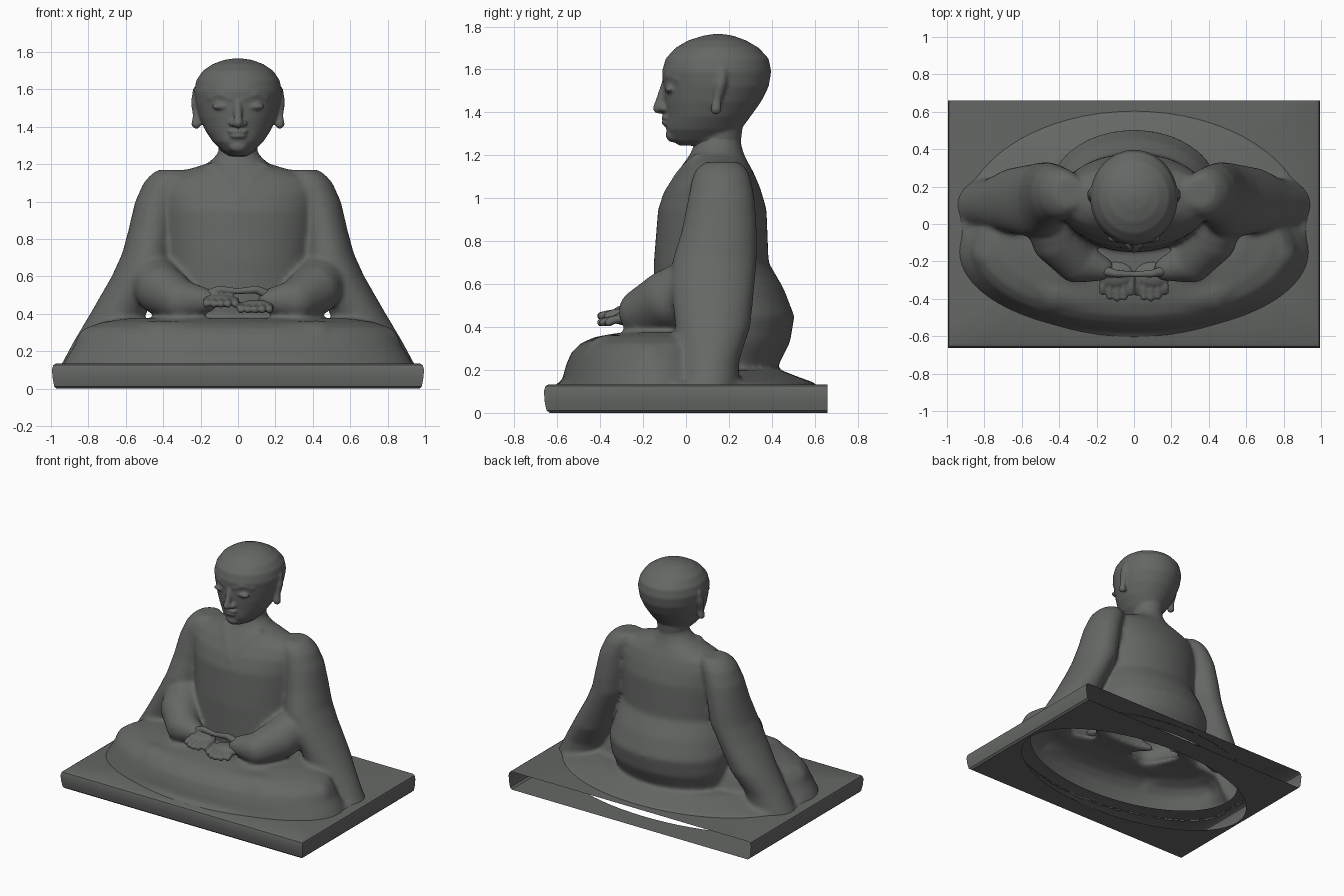
import bpy, bmesh, math
from mathutils import Matrix, Vector

cube = bpy.data.objects.get("Cube")
if cube:
    bpy.data.objects.remove(cube, do_unlink=True)

stone = bpy.data.materials.new("dark grey stone")
stone.use_nodes = True
GREY = (0.13, 0.137, 0.13, 1)
stone.diffuse_color = GREY
stone.node_tree.nodes["Principled BSDF"].inputs["Base Color"].default_value = GREY


def add_object(name, bm):
    bmesh.ops.recalc_face_normals(bm, faces=bm.faces)
    mesh = bpy.data.meshes.new(name)
    bm.to_mesh(mesh)
    bm.free()
    mesh.materials.append(stone)
    obj = bpy.data.objects.new(name, mesh)
    bpy.context.collection.objects.link(obj)
    return obj


def bridge(bm, rings):
    rows = [[bm.verts.new(p) for p in ring] for ring in rings]
    n = len(rows[0])
    for a, b in zip(rows, rows[1:]):
        for i in range(n):
            bm.faces.new((a[i], a[(i + 1) % n], b[(i + 1) % n], b[i]))
    return rows


def ellipse(cx, cy, rx, ry, z, n=64):
    return [(cx + rx * math.cos(math.tau * i / n), cy + ry * math.sin(math.tau * i / n), z)
            for i in range(n)]


def loft(bm, rows):
    """Closed solid from rows of z, centre x, front y, back y, half width."""
    rings = bridge(bm, [ellipse(cx, (f + b) / 2, rx, (b - f) / 2, z) for z, cx, f, b, rx in rows])
    bm.faces.new(rings[0])
    bm.faces.new(rings[-1])


def ball(bm, pos, size):
    bmesh.ops.create_icosphere(bm, subdivisions=3, radius=1,
                               matrix=Matrix.Translation(pos) @ Matrix.Diagonal((*size, 1)))


def limb(bm, points):
    """Rounded tapering limb through points of x, y, z, radius."""
    for a, b in zip(points, points[1:]):
        a, b = Vector(a), Vector(b)
        steps = max(2, int((b - a).xyz.length / (min(a.w, b.w) * 0.3)))
        for i in range(steps + 1):
            p = a.lerp(b, i / steps)
            ball(bm, p.xyz, (p.w,) * 3)


def mirrored(points, side):
    return [(side * p[0], *p[1:]) for p in points]


def fuse(obj, voxel, smoothing, floor=None):
    """Blend overlapping solids into one skin, open below the floor height."""
    remesh = obj.modifiers.new("fuse", 'REMESH')
    remesh.mode, remesh.voxel_size = 'VOXEL', voxel
    soft = obj.modifiers.new("soften", 'SMOOTH')
    soft.factor, soft.iterations = 0.5, smoothing
    graph = bpy.context.evaluated_depsgraph_get()
    mesh = bpy.data.meshes.new_from_object(obj.evaluated_get(graph))
    obj.modifiers.clear()
    if floor is not None:
        bm = bmesh.new()
        bm.from_mesh(mesh)
        low = [f for f in bm.faces if f.calc_center_median().z < floor]
        bmesh.ops.delete(bm, geom=low, context='FACES')
        bm.to_mesh(mesh)
        bm.free()
    mesh.materials.clear()
    mesh.materials.append(stone)
    mesh.shade_smooth()
    obj.data = mesh


# Robed body: torso with rounded seat
bm = bmesh.new()
loft(bm, [(z, 0, f, b, w) for z, f, b, w in (
    (.1, -.1, .40, .40), (.22, -.1, .43, .41), (.33, -.13, .485, .44), (.45, -.15, .505, .45),
    (.58, -.15, .455, .42), (.7, -.15, .385, .39), (.95, -.13, .375, .41), (1.05, -.09, .345, .42),
    (1.12, -.04, .315, .40), (1.165, -.01, .29, .29), (1.205, .02, .27, .16),
    (1.26, .04, .255, .105), (1.32, .05, .26, .1))])
# Folded lap and spread hem
loft(bm, [(z, 0, f, b, w) for z, f, b, w in (
    (.1, -.6, .3, .95), (.16, -.575, .28, .92), (.22, -.56, .26, .88), (.28, -.535, .24, .85),
    (.325, -.49, .22, .81), (.355, -.42, .2, .73), (.375, -.3, .15, .6))])
loft(bm, [(z, 0, f, b, w) for z, f, b, w in (
    (.1, -.63, .63, .95), (.14, -.6, .6, .92), (.165, -.5, .53, .8), (.2, -.4, .44, .6))])
for side in (-1, 1):
    # Hanging sleeve from shoulder to floor
    loft(bm, [(z, side * x, f, b, w) for z, x, f, b, w in (
        (.1, .8, -.04, .24, .16), (.25, .73, -.03, .25, .15), (.4, .64, -.05, .3, .15),
        (.6, .54, -.07, .32, .135), (.72, .485, -.06, .33, .135), (.85, .46, -.02, .33, .125),
        (1.0, .43, .01, .32, .12), (1.1, .39, .03, .3, .115), (1.14, .37, .05, .28, .1),
        (1.17, .35, .09, .25, .08))])
    # Forearm sleeve, shin and collar
    limb(bm, mirrored([(.46, .06, .6, .14), (.41, -.08, .53, .14),
                       (.31, -.2, .47, .115), (.17, -.24, .47, .065)], side))
    limb(bm, mirrored([(.76, -.16, .23, .11), (.42, -.36, .24, .125), (0, -.41, .23, .12)], side))
    limb(bm, mirrored([(.14, .05, 1.19, .025), (.07, -.03, 1.11, .022), (0, -.1, 1.0, .018)], side))
fuse(add_object("robed_body", bm), .014, 10, floor=.126)

# Head
bm = bmesh.new()
loft(bm, [(z, 0, f, b, w) for z, f, b, w in (
    (1.245, -.03, .18, .05), (1.27, -.07, .22, .085), (1.32, -.092, .255, .135),
    (1.38, -.092, .3, .175), (1.45, -.1, .35, .205), (1.52, -.105, .385, .225),
    (1.59, -.112, .397, .235), (1.65, -.095, .385, .222), (1.7, -.05, .34, .187),
    (1.735, .01, .28, .135), (1.757, .08, .22, .075), (1.765, .13, .17, .02))])
loft(bm, [(1.18, 0, .04, .26, .11), (1.26, 0, .045, .255, .103), (1.38, 0, .05, .27, .11)])
limb(bm, [(0, -.095, 1.54, .018), (0, -.12, 1.45, .023), (0, -.127, 1.42, .027)])
ball(bm, (0, -.06, 1.295), (.05, .035, .035))
for z, w in ((1.375, .055), (1.35, .045)):
    ball(bm, (0, -.09, z), (w, .024, .014))
for side in (-1, 1):
    ball(bm, (side * .03, -.105, 1.418), (.02, .022, .017))
    ball(bm, (side * .09, -.078, 1.508), (.052, .022, .018))
    limb(bm, mirrored([(.03, -.095, 1.55, .016), (.09, -.078, 1.572, .018),
                       (.15, -.035, 1.555, .016)], side))
    # Long ears
    limb(bm, mirrored([(.215, .17, 1.59, .028), (.222, .16, 1.53, .03), (.222, .145, 1.46, .02),
                       (.223, .14, 1.415, .026)], side))
fuse(add_object("head", bm), .008, 5)

# Resting hands with fingers forward and thumbs touching
bm = bmesh.new()
for side, height in ((-1, .455), (1, .425)):
    ball(bm, (side * .1, -.27, height + .015), (.1, .07, .035))
    for i in range(5):
        x = side * (.015 + .038 * i)
        reach = (-.385, -.41, -.415, -.405, -.38)[i]
        limb(bm, [(x * .95, -.28, height + .015, .02), (x, -.34, height + .008, .02),
                  (x, reach + .02, height - .003, .02)])
    limb(bm, mirrored([(.16, -.25, .5, .028), (.1, -.265, .53, .021), (0, -.27, .52, .016)], side))
fuse(add_object("hands", bm), .007, 3)


# Hollow plinth: rounded front and sides, open back, oval opening underneath
def rectangle(hx, front, back, z, n=64):
    points = []
    for i in range(n):
        c, s = math.cos(math.tau * i / n), math.sin(math.tau * i / n)
        k = max(abs(c), abs(s))
        points.append((hx * c / k, (front + back) / 2 + (back - front) / 2 * s / k, z))
    return points


BACK = .66
bm = bmesh.new()
bridge(bm, [ellipse(0, 0, .95, .5, 0), rectangle(.97, -.635, BACK, 0),
            rectangle(.983, -.65, BACK, .012), rectangle(.99, -.658, BACK, .05),
            rectangle(.995, -.662, BACK, .1), rectangle(.988, -.655, BACK, .125),
            rectangle(.975, -.64, BACK, .133), ellipse(0, 0, .86, .5, .133)])
back_wall = [f for f in bm.faces if all(v.co.y > BACK - .001 for v in f.verts)]
bmesh.ops.delete(bm, geom=back_wall, context='FACES')
plinth = add_object("plinth", bm)
bpy.ops.object.select_all(action='DESELECT')
plinth.select_set(True)
bpy.context.view_layer.objects.active = plinth
bpy.ops.object.shade_smooth_by_angle(angle=math.radians(35))
